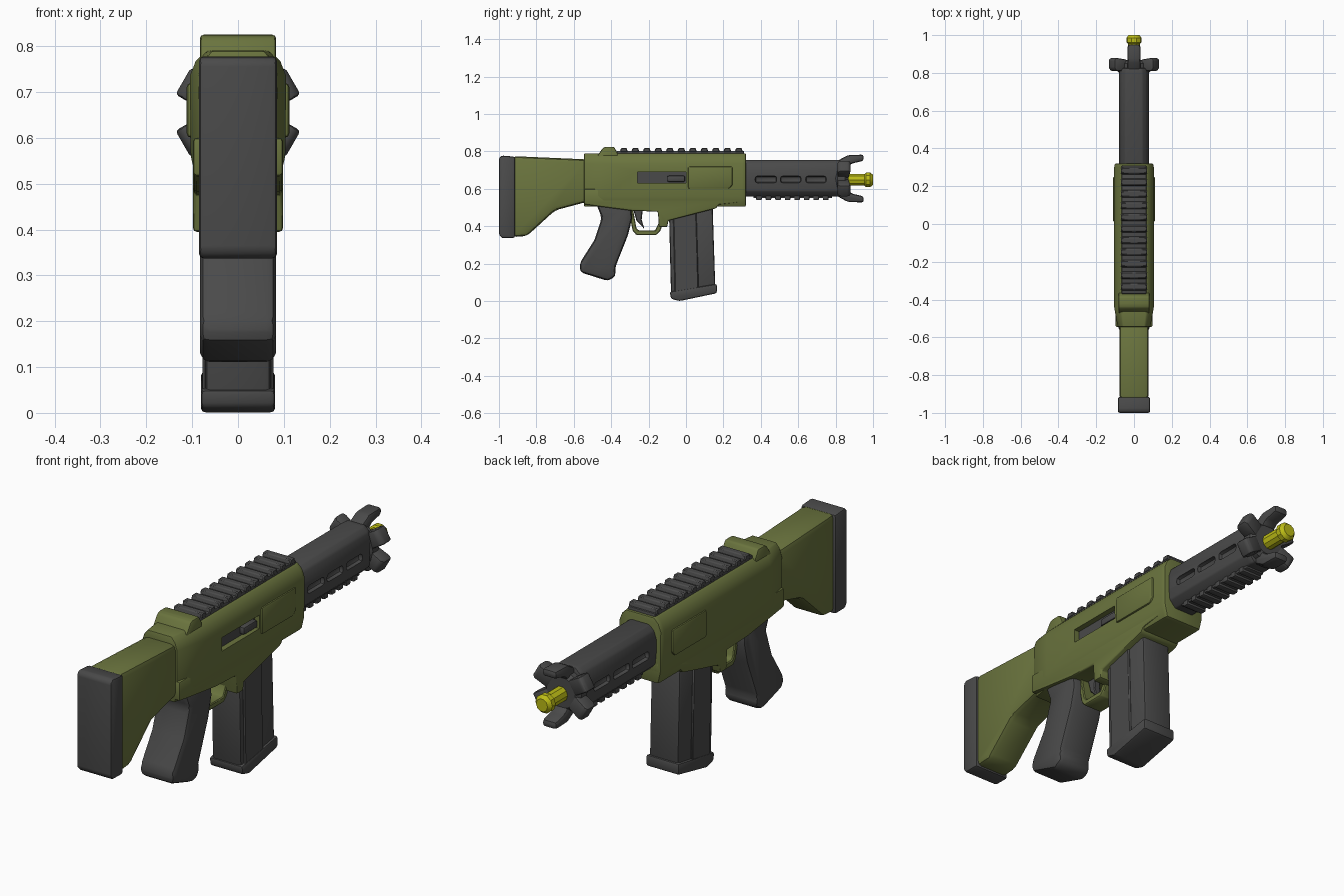
import bpy, bmesh, math
from mathutils import Matrix, Vector

if "Cube" in bpy.data.objects:
    bpy.data.objects.remove(bpy.data.objects["Cube"])


def material(name, rgb):
    m = bpy.data.materials.new(name)
    m.diffuse_color = (*rgb, 1)
    m.use_nodes = True
    m.node_tree.nodes["Principled BSDF"].inputs["Base Color"].default_value = m.diffuse_color
    return m


GREEN = material("olive_green", (0.145, 0.175, 0.048))
DARK = material("dark_grey", (0.068, 0.068, 0.068))
YELLOW = material("yellow", (0.50, 0.50, 0.008))


def finish(name, bm, mat, bevel=0.0, segs=2, cutters=()):
    """Turn a bmesh into an object, bevel it, cut it and shade it."""
    bmesh.ops.recalc_face_normals(bm, faces=bm.faces)
    me = bpy.data.meshes.new(name)
    bm.to_mesh(me)
    bm.free()
    ob = bpy.data.objects.new(name, me)
    bpy.context.collection.objects.link(ob)
    me.materials.append(mat)
    bpy.ops.object.select_all(action='DESELECT')
    bpy.context.view_layer.objects.active = ob
    ob.select_set(True)
    if bevel:
        b = ob.modifiers.new("bevel", 'BEVEL')
        b.width, b.segments, b.limit_method = bevel, segs, 'ANGLE'
        b.angle_limit = math.radians(25)
        bpy.ops.object.modifier_apply(modifier="bevel")
    for c in cutters:
        m = ob.modifiers.new("cut", 'BOOLEAN')
        m.operation, m.object, m.solver = 'DIFFERENCE', c, 'EXACT'
        bpy.ops.object.modifier_apply(modifier="cut")
        bpy.data.objects.remove(c)
    bpy.ops.object.shade_smooth_by_angle(angle=math.radians(35))
    return ob


def prism(name, pts, hw, mat, bevel=0.0, segs=2, cutters=()):
    """Side profile of (y, z) points, extruded to x = -hw..hw."""
    bm = bmesh.new()
    f = bm.faces.new([bm.verts.new((-hw, y, z)) for y, z in pts])
    ex = bmesh.ops.extrude_face_region(bm, geom=[f])
    vs = [v for v in ex['geom'] if isinstance(v, bmesh.types.BMVert)]
    bmesh.ops.translate(bm, verts=vs, vec=(2 * hw, 0, 0))
    return finish(name, bm, mat, bevel, segs, cutters)


def block(name, x, y, z, mat, bevel=0.0):
    """Box from (min, max) ranges."""
    bm = bmesh.new()
    bmesh.ops.create_cube(bm, size=1)
    for v in bm.verts:
        v.co = Vector([(r[0] + r[1]) / 2 + c * (r[1] - r[0]) for r, c in zip((x, y, z), v.co)])
    return finish(name, bm, mat, bevel)


def loft(name, half, stations, mat, bevel=0.0, cutters=()):
    """Mirrored (x, z) half section swept along y; stations are (y, x scale)."""
    bm = bmesh.new()
    ring = half + [(-x, z) for x, z in reversed(half)]
    rows = [[bm.verts.new((x * s, y, z)) for x, z in ring] for y, s in stations]
    n = len(ring)
    for a, b in zip(rows, rows[1:]):
        for i in range(n):
            bm.faces.new((a[i], a[(i + 1) % n], b[(i + 1) % n], b[i]))
    bm.faces.new(rows[0])
    bm.faces.new(rows[-1])
    return finish(name, bm, mat, bevel, 2, cutters)


def turned(name, rings, zc, sides, mat):
    """Round part along y from (y, radius) rings."""
    bm = bmesh.new()
    rows = [[bm.verts.new((r * math.cos(2 * math.pi * i / sides), y,
                           zc + r * math.sin(2 * math.pi * i / sides)))
             for i in range(sides)] for y, r in rings]
    for a, b in zip(rows, rows[1:]):
        for i in range(sides):
            j = (i + 1) % sides
            bm.faces.new((a[i], a[j], b[j], b[i]))
    bm.faces.new(rows[0])
    bm.faces.new(rows[-1])
    return finish(name, bm, mat)


# Shoulder stock and butt pad
prism("stock", [(-0.93, 0.775), (-0.52, 0.757), (-0.52, 0.52), (-0.55, 0.525),
                (-0.70, 0.485), (-0.85, 0.348), (-0.93, 0.342)], 0.077, GREEN, 0.025)
prism("butt_pad", [(-1, 0.765), (-0.985, 0.778), (-0.915, 0.772), (-0.915, 0.337),
                   (-0.985, 0.337), (-1, 0.355)], 0.085, DARK, 0.022)

# Upper receiver with an ejection port cut in the right side
port = block("port_cutter", (0.075, 0.2), (-0.26, 0.0), (0.63, 0.69), DARK)
loft("upper_receiver", [(0.09, 0.505), (0.103, 0.56), (0.105, 0.735), (0.092, 0.768), (0.07, 0.79)],
     [(-0.545, 0.82), (-0.47, 0.95), (-0.44, 1), (0.30, 1), (0.32, 0.97)], GREEN, 0.006, [port])
block("port_floor", (0.07, 0.079), (-0.26, 0.0), (0.63, 0.69), DARK)
block("bolt", (0.07, 0.10), (-0.10, -0.005), (0.637, 0.67), DARK, 0.008)
prism("side_panels", [(0.01, 0.60), (0.23, 0.60), (0.25, 0.62), (0.25, 0.72), (0.01, 0.72)],
      0.112, GREEN, 0.01)

# Lower receiver with the magazine well
prism("lower_receiver", [(-0.545, 0.60), (-0.545, 0.517), (-0.46, 0.505), (-0.29, 0.483),
                         (-0.15, 0.478), (-0.145, 0.395), (-0.10, 0.395), (-0.095, 0.43),
                         (0.16, 0.495), (0.175, 0.515), (0.27, 0.525), (0.32, 0.55),
                         (0.32, 0.60)], 0.098, GREEN, 0.008)

# Top rail and rear sight block
prism("rear_sight_block", [(-0.49, 0.74), (-0.475, 0.775), (-0.445, 0.818), (-0.43, 0.825),
                           (-0.385, 0.825), (-0.365, 0.79), (-0.365, 0.74)], 0.083, GREEN, 0.01)
block("top_rail_base", (-0.066, 0.066), (-0.37, 0.31), (0.77, 0.803), DARK, 0.005)
for i in range(11):
    y = -0.355 + i * 0.0615
    prism("top_rail_rib", [(y, 0.795), (y + 0.008, 0.819), (y + 0.037, 0.819), (y + 0.045, 0.795)],
          0.068, DARK, 0.004, 1)

# Pistol grip
prism("pistol_grip", [(-0.48, 0.52), (-0.45, 0.445), (-0.49, 0.326), (-0.568, 0.203),
                      (-0.568, 0.155), (-0.417, 0.107), (-0.374, 0.134), (-0.38, 0.176),
                      (-0.31, 0.353), (-0.288, 0.444), (-0.295, 0.52)], 0.083, DARK, 0.022)

# Trigger and guard
prism("trigger_guard", [(-0.31, 0.50), (-0.285, 0.375), (-0.265, 0.353), (-0.16, 0.353),
                        (-0.138, 0.375), (-0.12, 0.42), (-0.12, 0.50), (-0.145, 0.50),
                        (-0.145, 0.42), (-0.165, 0.378), (-0.255, 0.378), (-0.265, 0.39),
                        (-0.285, 0.50)], 0.045, GREEN, 0.004, 1)
prism("trigger", [(-0.285, 0.50), (-0.265, 0.43), (-0.222, 0.385), (-0.237, 0.435),
                  (-0.23, 0.50)], 0.015, DARK, 0.004, 1)

# Magazine
prism("magazine", [(-0.092, 0.52), (0.142, 0.52), (0.157, 0.06), (-0.08, 0.03)], 0.071, DARK, 0.012)
prism("magazine_side_rib", [(-0.07, 0.50), (0.055, 0.50), (0.068, 0.06), (-0.06, 0.04)],
      0.077, DARK, 0.005, 1)
prism("magazine_base", [(-0.087, 0.05), (-0.08, 0.012), (-0.035, 0.0), (0.165, 0.042),
                        (0.165, 0.092)], 0.081, DARK, 0.01)

# Handguard with three slots on each side
slots = []
for y0, y1 in ((0.37, 0.485), (0.505, 0.615), (0.64, 0.75)):
    for s in (-1, 1):
        slots.append(block("slot_cutter", sorted((s * 0.06, s * 0.2)), (y0, y1), (0.632, 0.668),
                           DARK, 0.012))
loft("handguard", [(0.045, 0.558), (0.075, 0.588), (0.08, 0.64), (0.08, 0.70), (0.068, 0.735), (0.045, 0.755)],
     [(0.28, 1), (0.80, 0.98), (0.825, 0.9)], DARK, 0.006, slots)

# Lower accessory rail
block("lower_rail_base", (-0.045, 0.045), (0.36, 0.78), (0.55, 0.575), DARK, 0.004)
for i in range(8):
    y = 0.375 + i * 0.051
    block("lower_rail_rib", (-0.05, 0.05), (y, y + 0.03), (0.54, 0.565), DARK, 0.005)

# Muzzle crown: long prongs above and below, short ones at the sides
ZC = 0.655
turned("muzzle_core", [(0.79, 0.07), (0.81, 0.088), (0.85, 0.088), (0.868, 0.07)], ZC, 12, DARK)
for k in range(6):
    long = k % 3 == 0
    if long:
        prof = [(0.80, 0.06), (0.81, 0.095), (0.865, 0.125), (0.95, 0.128), (0.95, 0.095),
                (0.885, 0.08), (0.865, 0.06)]
    else:
        prof = [(0.81, 0.06), (0.81, 0.125), (0.825, 0.138), (0.87, 0.138), (0.88, 0.125), (0.87, 0.06)]
    ob = prism("muzzle_prong", prof, 0.034, DARK, 0.012)
    ob.data.transform(Matrix.Translation((0, 0, ZC)) @ Matrix.Rotation(k * math.pi / 3, 4, 'Y'))

# Yellow barrel tip
turned("barrel_tip", [(0.84, 0.033), (0.955, 0.033), (0.962, 0.041), (0.985, 0.041), (1.0, 0.028)],
       0.648, 10, YELLOW)
